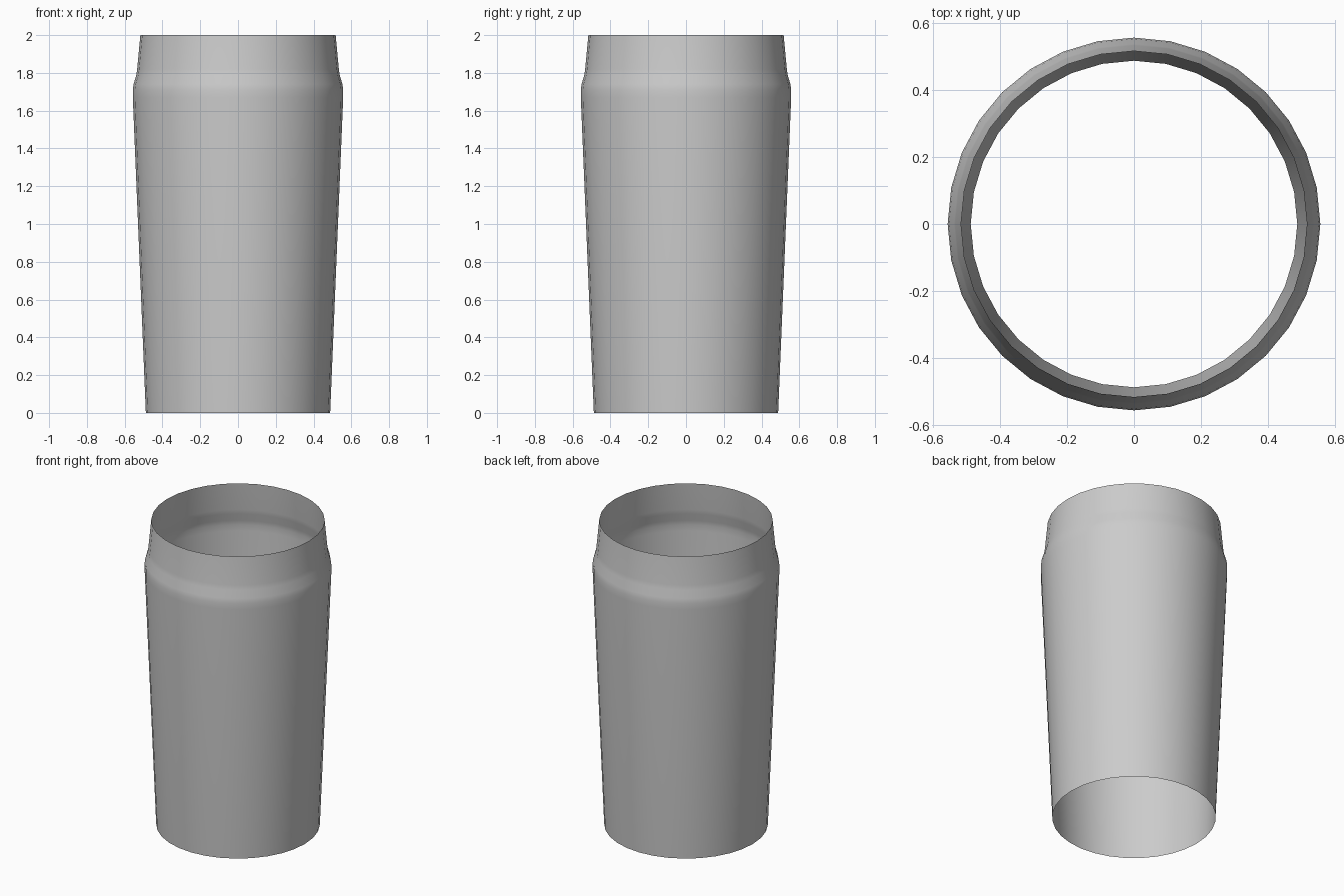
import bpy
import bmesh
from math import cos, sin, tau

cube = bpy.data.objects.get("Cube")
if cube:
    bpy.data.objects.remove(cube, do_unlink=True)

SIDES = 32
# Radius and height from the open base to the open rim
PROFILE = [(0.488, 0), (0.557, 1.67), (0.557, 1.71), (0.553, 1.74),
           (0.538, 1.79), (0.534, 1.82), (0.517, 2)]


def flat_material(name, colour):
    mat = bpy.data.materials.new(name)
    mat.use_nodes = True
    mat.diffuse_color = colour
    mat.node_tree.nodes["Principled BSDF"].inputs["Base Color"].default_value = colour
    return mat


# Thin open-ended sleeve with a shoulder below the rim
bm = bmesh.new()
rings = [[bm.verts.new((r * cos(tau * i / SIDES), r * sin(tau * i / SIDES), z))
          for i in range(SIDES)] for r, z in PROFILE]
for low, high in zip(rings, rings[1:]):
    for i in range(SIDES):
        j = (i + 1) % SIDES
        bm.faces.new((low[i], low[j], high[j], high[i]))

mesh = bpy.data.meshes.new("glass_wall")
bm.to_mesh(mesh)
bm.free()
wall = bpy.data.objects.new("glass_wall", mesh)
bpy.context.collection.objects.link(wall)
mesh.materials.append(flat_material("light grey", (0.6, 0.6, 0.6, 1)))

# Smooth shading around the wall
bpy.ops.object.select_all(action='DESELECT')
wall.select_set(True)
bpy.context.view_layer.objects.active = wall
bpy.ops.object.shade_smooth_by_angle()
